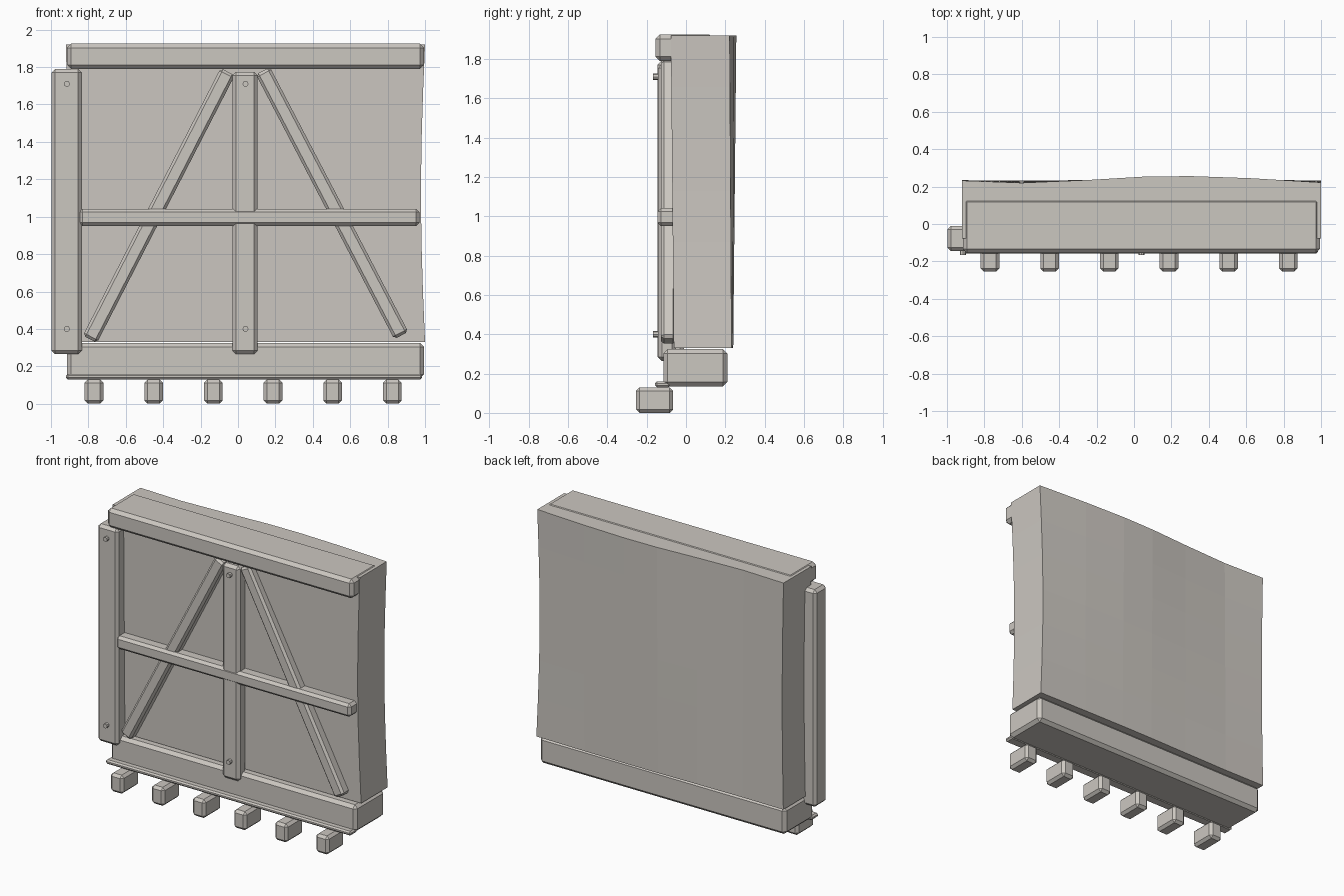
import bpy, bmesh, math
from mathutils import Vector, Matrix

if "Cube" in bpy.data.objects:
    bpy.data.objects.remove(bpy.data.objects["Cube"])

mat = bpy.data.materials.new("warm_grey")
mat.diffuse_color = (0.60, 0.57, 0.53, 1)
mat.use_nodes = True
mat.node_tree.nodes["Principled BSDF"].inputs["Base Color"].default_value = mat.diffuse_color


def finish(name, bm):
    bmesh.ops.recalc_face_normals(bm, faces=bm.faces)
    mesh = bpy.data.meshes.new(name)
    bm.to_mesh(mesh)
    bm.free()
    mesh.materials.append(mat)
    obj = bpy.data.objects.new(name, mesh)
    bpy.context.collection.objects.link(obj)
    return obj


def beam(name, lo, hi, bevel=0.018, tilt=0.0):
    """Chamfered box between two corners, turned about y by tilt."""
    lo, hi = Vector(lo), Vector(hi)
    bm = bmesh.new()
    bmesh.ops.create_cube(bm, size=1)
    bmesh.ops.scale(bm, vec=hi - lo, verts=bm.verts)
    bmesh.ops.bevel(bm, geom=bm.edges[:], offset=bevel, segments=1, affect='EDGES')
    bmesh.ops.rotate(bm, cent=(0, 0, 0), matrix=Matrix.Rotation(tilt, 3, 'Y'), verts=bm.verts)
    bmesh.ops.translate(bm, vec=(lo + hi) / 2, verts=bm.verts)
    return finish(name, bm)


def brace(name, x0, z0, x1, z1, width, y0, y1):
    """Slanted plank from a low point to a high point."""
    length = math.hypot(x1 - x0, z1 - z0)
    cx, cz = (x0 + x1) / 2, (z0 + z1) / 2
    beam(name, (cx - width / 2, y0, cz - length / 2), (cx + width / 2, y1, cz + length / 2),
         0.015, math.atan2(x1 - x0, z1 - z0))


def bolt(name, x, z):
    bm = bmesh.new()
    bmesh.ops.create_cone(bm, cap_ends=True, segments=8, radius1=0.016, radius2=0.016, depth=0.05)
    bmesh.ops.rotate(bm, cent=(0, 0, 0), matrix=Matrix.Rotation(math.pi / 2, 3, 'X'), verts=bm.verts)
    bmesh.ops.translate(bm, vec=(x, -0.142, z), verts=bm.verts)
    finish(name, bm)


# Uneven wall slab: a subdivided box whose back and sides bow gently
back = [(-0.92, 0.232), (-0.6, 0.22), (-0.25, 0.235), (0.05, 0.253),
        (0.3, 0.256), (0.62, 0.245), (1.0, 0.222)]
heights = [0.33, 0.6, 0.87, 1.13, 1.4, 1.66, 1.92]
bm = bmesh.new()
front_rows, back_rows = [], []
for z in heights:
    t = (z - 0.33) / 1.59
    bow = math.sin(math.pi * t)
    f_row, b_row = [], []
    for x, y in back:
        xs = x - 0.022 * bow if x > 0.9 else x + 0.01 * bow if x < -0.9 else x
        f_row.append(bm.verts.new((xs, -0.062 - 0.015 * t, z)))
        b_row.append(bm.verts.new((xs, y * t + (0.75 * 0.235 + 0.25 * y) * (1 - t), z)))
    front_rows.append(f_row)
    back_rows.append(b_row)
n = len(back) - 1
for j in range(len(heights) - 1):
    for i in range(n):
        for rows in (front_rows, back_rows):
            bm.faces.new((rows[j][i], rows[j][i + 1], rows[j + 1][i + 1], rows[j + 1][i]))
    for i in (0, n):
        bm.faces.new((front_rows[j][i], back_rows[j][i], back_rows[j + 1][i], front_rows[j + 1][i]))
for j in (0, len(heights) - 1):
    bm.faces.new(front_rows[j] + back_rows[j][::-1])
finish("wall_slab", bm)

# Head and foot beams
beam("top_beam", (-0.915, -0.155, 1.79), (0.995, 0.14, 1.925), 0.022)
beam("bottom_beam", (-0.915, -0.115, 0.135), (0.995, 0.21, 0.325), 0.022)
beam("bottom_ledge", (-0.92, -0.158, 0.13), (0.985, -0.08, 0.16), 0.01)

# Frame timbers
beam("left_post", (-0.998, -0.145, 0.265), (-0.835, -0.01, 1.79), 0.02)
beam("middle_post", (-0.03, -0.142, 0.265), (0.105, -0.05, 1.775), 0.02)
beam("cross_rail", (-0.85, -0.145, 0.95), (0.97, -0.05, 1.042))
brace("left_brace", -0.792, 0.345, -0.055, 1.775, 0.085, -0.128, -0.05)
brace("right_brace", 0.873, 0.365, 0.133, 1.78, 0.085, -0.128, -0.05)

# Bolts in the posts
for x, side in ((-0.915, "left"), (0.04, "middle")):
    for z, level in ((0.4, "lower"), (1.71, "upper")):
        bolt(f"{side}_{level}_bolt", x, z)

# Row of small foot blocks
for k in range(6):
    x = -0.77 + 0.319 * k
    beam(f"foot_block_{k + 1}", (x - 0.05, -0.255, 0.0), (x + 0.05, -0.065, 0.13))
